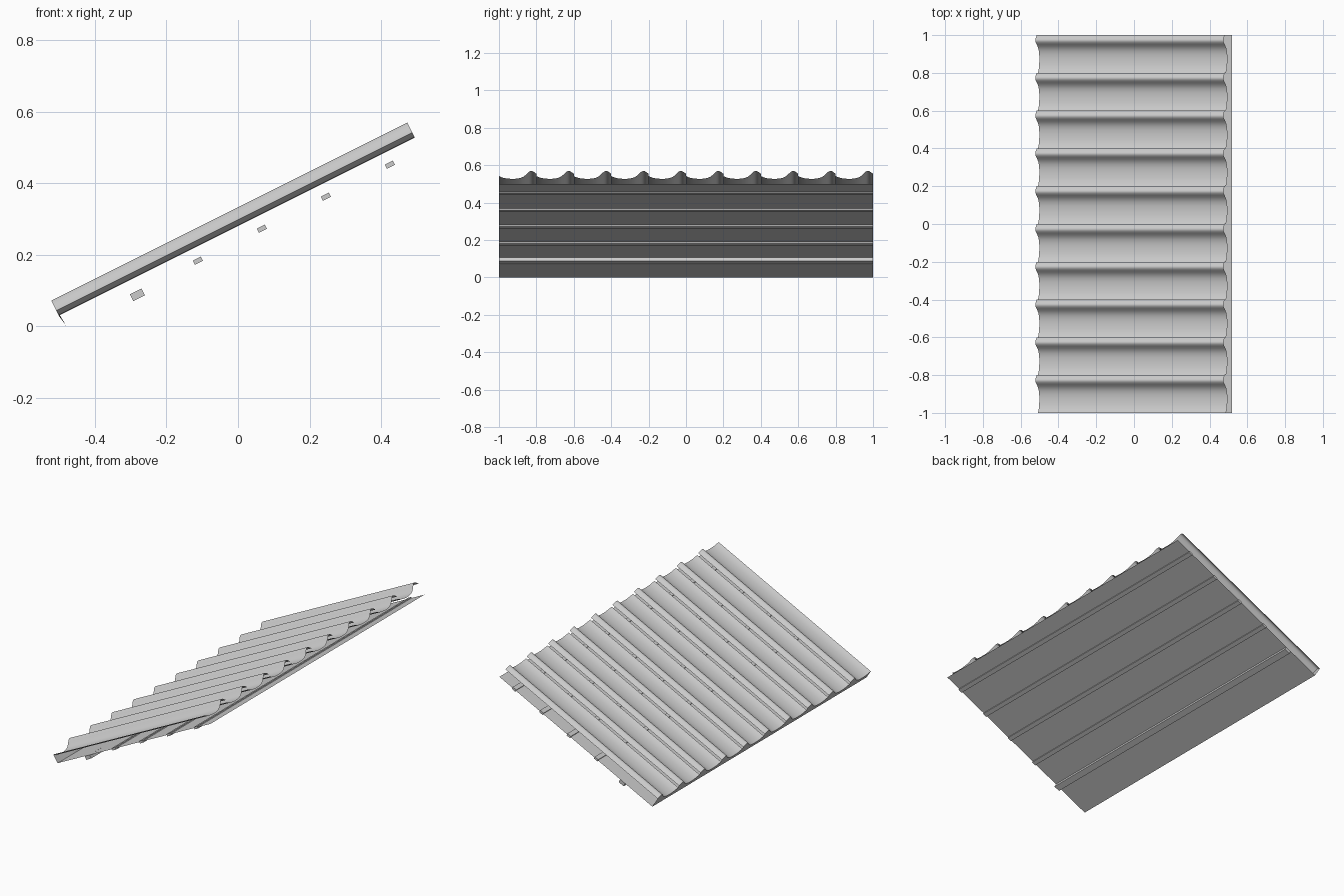
import bpy
import math
from mathutils import Vector

if "Cube" in bpy.data.objects:
    bpy.data.objects.remove(bpy.data.objects["Cube"])

# Roof slope frame: s runs up the slope, n is perpendicular to the deck
ANGLE = math.atan(0.5)
EAVE = Vector((-0.48, 0, 0))
U = Vector((math.cos(ANGLE), 0, math.sin(ANGLE)))
N = Vector((-math.sin(ANGLE), 0, math.cos(ANGLE)))
TILE = 0.2
S0, S1 = -0.006, 1.107

# Cross-section of one tile: (offset along y, height above deck)
PROFILE = [(0, .052), (.01, .047), (.025, .041), (.045, .037), (.07, .0355),
           (.095, .0365), (.115, .041), (.13, .048), (.142, .058), (.152, .069),
           (.16, .0775), (.167, .0815), (.173, .0828), (.18, .081), (.188, .076),
           (.195, .070), (.2, .066)]


def at(s, y, n):
    return EAVE + U * s + Vector((0, y, 0)) + N * n


def make(name, verts, faces, smooth=False):
    me = bpy.data.meshes.new(name)
    me.from_pydata(verts, [], faces)
    me.update()
    ob = bpy.data.objects.new(name, me)
    bpy.context.collection.objects.link(ob)
    if smooth:
        me.shade_smooth()
    return ob


def strip(name, low, high, smooth=False):
    """Ruled sheet between two lists of points running along +y."""
    k = len(low)
    faces = [(i, k + i, k + i + 1, i + 1) for i in range(k - 1)]
    return make(name, low + high, faces, smooth)


def batten(name, s, n, length, thick):
    bpy.ops.mesh.primitive_cube_add(size=1, location=at(s, 0, n),
                                    rotation=(0, -ANGLE, 0))
    ob = bpy.context.object
    ob.name = name
    ob.scale = (length, 2, thick)


# Flat deck under the tiles
make("roof_deck", [at(0, -1, 0), at(1.118, -1, 0), at(1.118, 1, 0), at(0, 1, 0)],
     [(0, 1, 2, 3)])

# Ten overlapping rows of tile, each with a strip closing its eave end
for i in range(10):
    y0 = -1 + i * TILE
    low = [at(S0, y0 + y, n) for y, n in PROFILE]
    high = [at(S1, y0 + y, n) for y, n in PROFILE]
    strip(f"tile_row_{i + 1}", low, high, smooth=True)
    base = [at(0, y0 + y, 0) for y, n in PROFILE]
    strip(f"eave_closure_{i + 1}", base, low)

# Battens: a thick one near the eave, four thin ones set through the deck
batten("eave_batten", 0.217, -0.0104, 0.036, 0.021)
for i in range(4):
    batten(f"batten_{i + 1}", 0.411 + i * 0.2, -0.001, 0.025, 0.0135)
